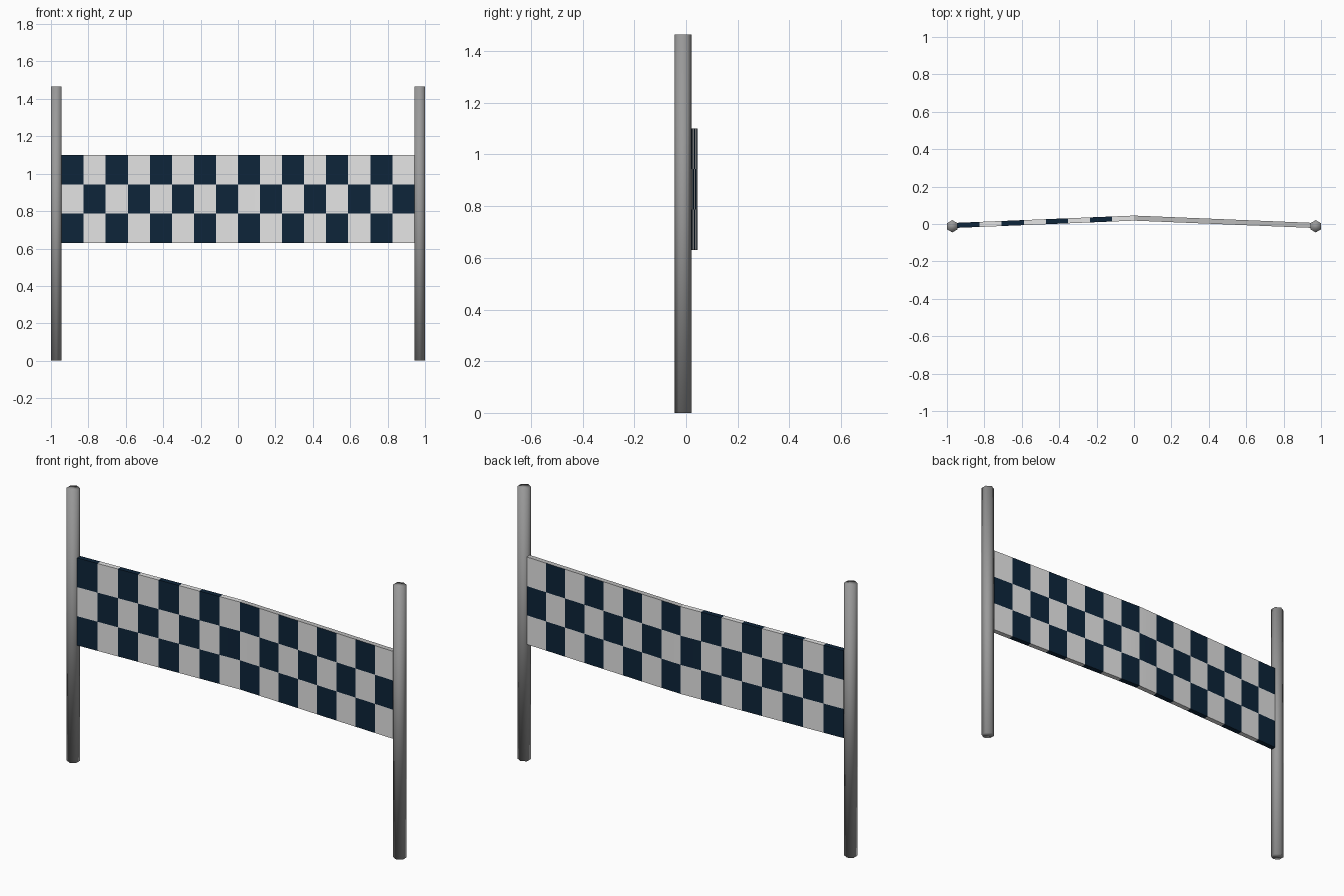
import bpy, bmesh, math
from mathutils import Matrix

if "Cube" in bpy.data.objects:
    bpy.data.objects.remove(bpy.data.objects["Cube"])


def material(name, rgb):
    m = bpy.data.materials.new(name)
    m.diffuse_color = (*rgb, 1)
    m.use_nodes = True
    m.node_tree.nodes["Principled BSDF"].inputs["Base Color"].default_value = m.diffuse_color
    return m


NAVY = material("navy", (0.004, 0.018, 0.042))
WHITE = material("white", (0.78, 0.78, 0.78))
HEM = material("light grey hem", (0.50, 0.50, 0.50))
GREY = material("pole grey", (0.32, 0.32, 0.32))


def add_object(name, bm, mats):
    me = bpy.data.meshes.new(name)
    bmesh.ops.recalc_face_normals(bm, faces=bm.faces)
    bm.to_mesh(me)
    bm.free()
    for m in mats:
        me.materials.append(m)
    ob = bpy.data.objects.new(name, me)
    bpy.context.collection.objects.link(ob)
    return ob


# Hexagonal poles, corners pointing front and back
POLE_R, POLE_H, POLE_Y = 0.0328, 1.465, -0.0122
for side, name in ((-1, "left_pole"), (1, "right_pole")):
    bm = bmesh.new()
    ring = []
    for i in range(6):
        a = math.radians(90 + 60 * i)
        ring.append(bm.verts.new((side * 0.9716 + POLE_R * math.cos(a),
                                  POLE_Y + POLE_R * math.sin(a), 0)))
    base = bm.faces.new(ring)
    top = bmesh.ops.extrude_face_region(bm, geom=[base], use_keep_orig=True)["geom"]
    bmesh.ops.translate(bm, vec=(0, 0, POLE_H),
                        verts=[v for v in top if isinstance(v, bmesh.types.BMVert)])
    pole = add_object(name, bm, [GREY])
    pole.data.shade_smooth()

# Checkered banner: a thin slab of 16 x 3 squares, bowed back at the middle
COLS, ROWS, HALF = 16, 3, 0.943
Z0, Z1, THICK = 0.63, 1.10, 0.027
bm = bmesh.new()
bmesh.ops.create_grid(bm, x_segments=COLS, y_segments=ROWS, size=1,
                      matrix=Matrix.Rotation(math.pi / 2, 4, 'X'))
front = list(bm.faces)
back = bmesh.ops.extrude_face_region(bm, geom=front, use_keep_orig=True)["geom"]
bmesh.ops.translate(bm, vec=(0, THICK, 0),
                    verts=[v for v in back if isinstance(v, bmesh.types.BMVert)])
for f in bm.faces:
    c = f.calc_center_median()
    col = min(COLS - 1, max(0, int((c.x + 1) / 2 * COLS)))
    row = min(ROWS - 1, max(0, int((c.z + 1) / 2 * ROWS)))
    f.material_index = (col + row) % 2
    # plain hem along the right half of the top edge
    if c.z > 0.999 and c.x > 0:
        f.material_index = 2
for v in bm.verts:
    v.co.y += 0.018 - 0.0385 * abs(v.co.x)
    v.co.x *= HALF
    v.co.z = Z0 + (v.co.z + 1) / 2 * (Z1 - Z0)
banner = add_object("checkered_banner", bm, [NAVY, WHITE, HEM])
bpy.context.view_layer.objects.active = banner
banner.select_set(True)
bpy.ops.object.shade_smooth_by_angle(angle=math.radians(30))
